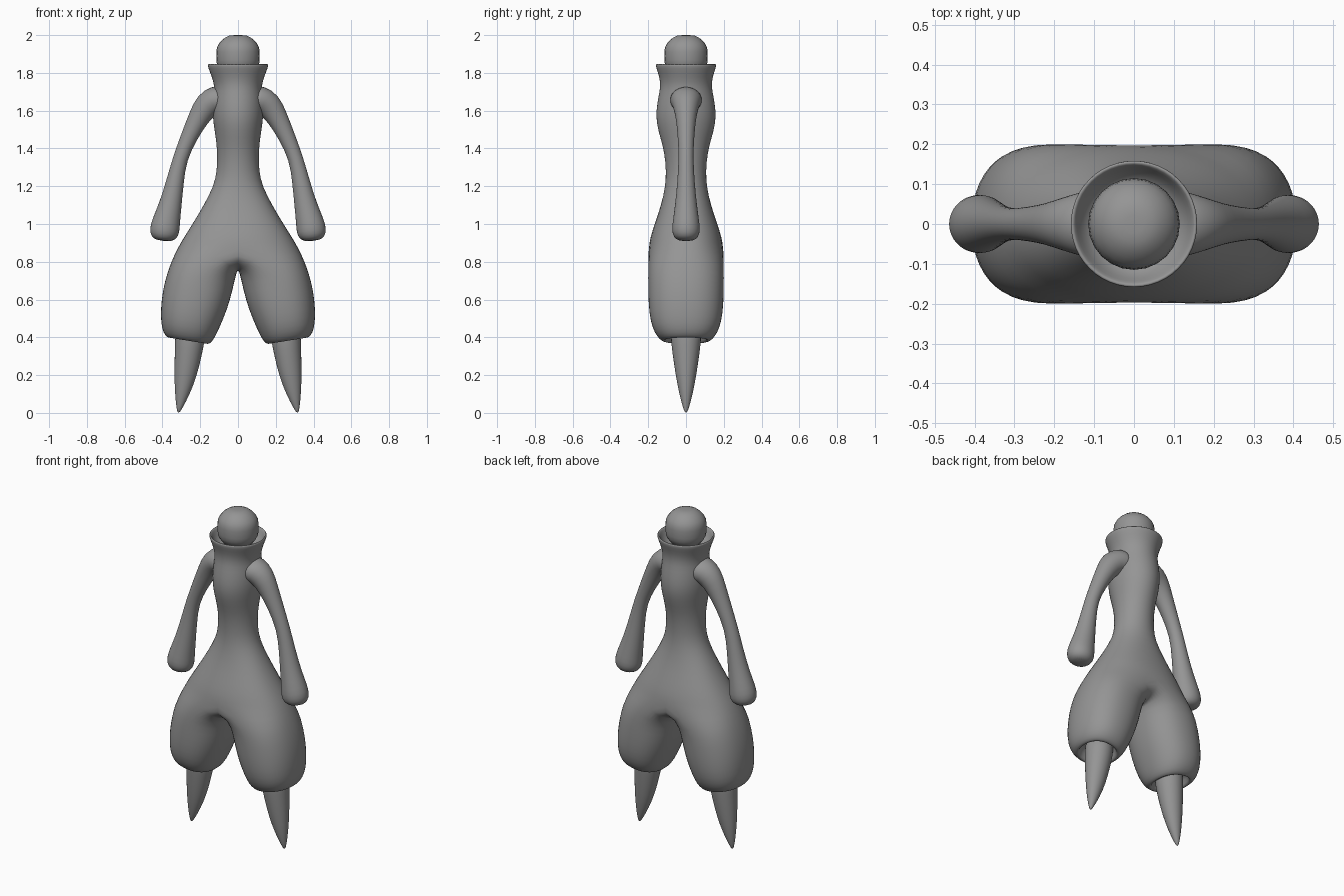
import bpy, bmesh, math
from mathutils import Vector

if "Cube" in bpy.data.objects:
    bpy.data.objects.remove(bpy.data.objects["Cube"])

N = 24
grey = bpy.data.materials.new("grey cloth")
grey.diffuse_color = (0.3, 0.3, 0.3, 1)
grey.use_nodes = True
grey.node_tree.nodes["Principled BSDF"].inputs["Base Color"].default_value = grey.diffuse_color


def angle(i):
    return -math.pi / 2 + 2 * math.pi * i / N


def sup(v, p):
    return math.copysign(abs(v) ** p, v) if abs(v) > 1e-6 else 0.0


def bridge(bm, r0, r1):
    for i in range(N):
        j = (i + 1) % N
        bm.faces.new((r0[i], r0[j], r1[j], r1[i]))


def finish(bm, name, levels=1):
    bmesh.ops.recalc_face_normals(bm, faces=bm.faces)
    me = bpy.data.meshes.new(name)
    bm.to_mesh(me)
    bm.free()
    ob = bpy.data.objects.new(name, me)
    bpy.context.collection.objects.link(ob)
    me.materials.append(grey)
    for p in me.polygons:
        p.use_smooth = True
    if levels:
        ob.modifiers.new("smooth", "SUBSURF").levels = levels
        ob.modifiers["smooth"].render_levels = levels
    return ob


def tube(name, stations, side):
    """Loft along a path in the xz plane; stations are x, z, radius in plane, radius in y."""
    bm = bmesh.new()
    pts = [Vector((s[0], 0, s[1])) for s in stations]
    rings = []
    for k, (x, z, r, ry) in enumerate(stations):
        t = (pts[min(k + 1, len(pts) - 1)] - pts[max(k - 1, 0)]).normalized()
        n = Vector((-t.z, 0, t.x))
        ring = []
        for i in range(N):
            p = pts[k] + n * r * math.cos(angle(i)) + Vector((0, ry * math.sin(angle(i)), 0))
            ring.append(bm.verts.new((p.x * side, p.y, p.z)))
        if rings:
            bridge(bm, rings[-1], ring)
        rings.append(ring)
    bm.faces.new(rings[0])
    bm.faces.new(rings[-1])
    return finish(bm, name)


# Body suit: collar inside, collar rim, chest, waist, hips (z, half width, half depth)
torso = [(1.77, .05, .05), (1.775, .10, .10), (1.80, .13, .13), (1.838, .147, .147),
         (1.848, .154, .154), (1.845, .162, .162), (1.828, .160, .160), (1.78, .140, .142),
         (1.73, .125, .136), (1.68, .130, .146), (1.60, .137, .160), (1.53, .131, .157),
         (1.46, .119, .138), (1.38, .110, .115), (1.28, .112, .106), (1.20, .130, .110),
         (1.10, .182, .132), (1.00, .243, .168), (.93, .288, .190), (.88, .318, .199)]
# Trouser legs (inner z, inner x, outer z, outer x, half depth), ending in a turned-in hem
legs = [(.72, .012, .80, .356, .202), (.64, .030, .70, .389, .202), (.55, .055, .60, .407, .200),
        (.46, .093, .51, .411, .190), (.405, .118, .445, .404, .168), (.372, .140, .408, .386, .140),
        (.362, .160, .396, .368, .118), (.372, .172, .402, .355, .106), (.43, .180, .45, .345, .10),
        (.45, .240, .46, .280, .03)]
bm = bmesh.new()
last = None
for z, a, b in torso:
    e = 1.0 if z > 1.1 else .88
    ring = [bm.verts.new((a * sup(math.cos(angle(i)), e), b * sup(math.sin(angle(i)), e), z))
            for i in range(N)]
    if last:
        bridge(bm, last, ring)
    else:
        bm.faces.new(ring)
    last = ring
# Crotch saddle shared by both legs
half = N // 2
z, a, b = torso[-1]
saddle = [bm.verts.new((0, b * math.sin(angle(i)), z - .11 * abs(math.cos(angle(i)))))
          for i in range(half + 1, N)]
for side in (1, -1):
    outer = last[:half + 1] if side == 1 else [last[-i % N] for i in range(half + 1)]
    prev = outer + saddle
    for zi, xi, zo, xo, b in legs:
        ring = []
        for i in range(N):
            c = sup(math.cos(angle(i)), .88)
            s = sup(math.sin(angle(i)), .88)
            x = (xi + xo) / 2 + c * (xo - xi) / 2
            ring.append(bm.verts.new((x * side, b * s, (zi + zo) / 2 + c * (zo - zi) / 2)))
        bridge(bm, prev, ring)
        prev = ring
    bm.faces.new(prev)
finish(bm, "body_suit")

# Arms with rounded hands, and pointed feet
arm = [(.07, 1.655, .07, .09), (.12, 1.66, .078, .085), (.165, 1.632, .072, .07),
       (.208, 1.565, .056, .054), (.255, 1.47, .045, .044), (.308, 1.35, .037, .038),
       (.334, 1.22, .047, .046), (.358, 1.10, .060, .058), (.381, 1.01, .075, .071),
       (.389, .965, .080, .076), (.393, .93, .070, .066), (.395, .910, .040, .038)]
foot = [(.25, .47, .08, .085), (.255, .38, .079, .08), (.265, .30, .071, .07),
        (.278, .20, .060, .055), (.296, .10, .039, .036), (.310, .03, .017, .017),
        (.316, .0, .005, .005)]
for side, label in ((1, "left"), (-1, "right")):
    tube(label + "_arm", arm, side)
    tube(label + "_foot", foot, side)

# Head and the short neck hidden in the collar
bpy.ops.mesh.primitive_uv_sphere_add(segments=24, ring_count=16, radius=1, location=(0, 0, 1.89))
head = bpy.context.object
head.name = "head"
head.scale = (.115, .115, .11)
for v in head.data.vertices:
    r = math.hypot(v.co.x, v.co.y)
    k = 1 + .10 * (4 * r * r * v.co.z * v.co.z)
    v.co = Vector((v.co.x * min(k, 1.06), v.co.y * min(k, 1.06), v.co.z * min(k, 1.06)))
head.data.materials.append(grey)
bpy.ops.object.shade_smooth()
tube("neck", [(0, 1.74, .09, .09), (0, 1.80, .08, .08), (0, 1.86, .08, .08)], 1)
